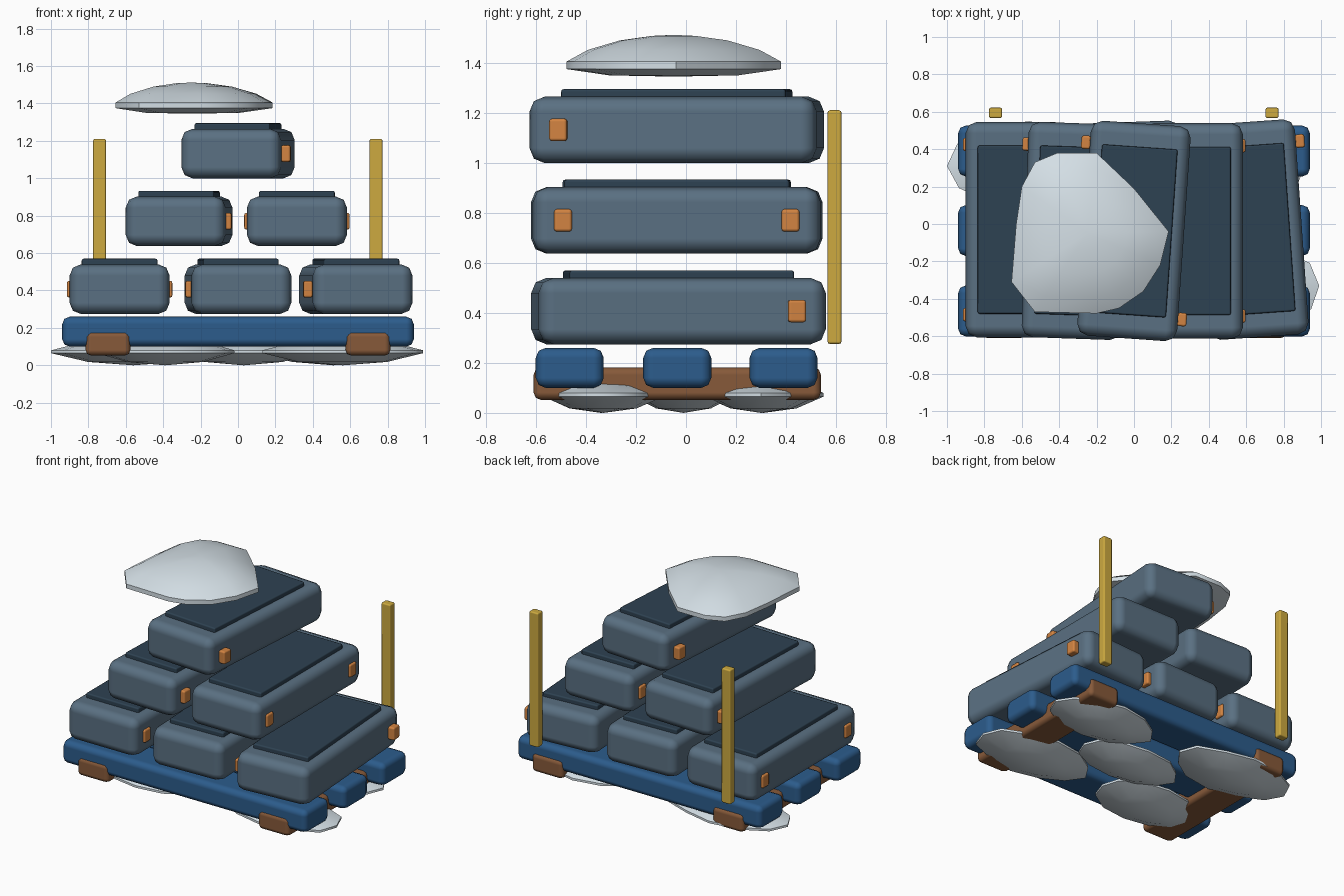
import bpy, bmesh, math, random
from mathutils import Matrix

if "Cube" in bpy.data.objects:
    bpy.data.objects.remove(bpy.data.objects["Cube"], do_unlink=True)


def material(name, rgb):
    m = bpy.data.materials.new(name)
    m.use_nodes = True
    colour = (*rgb, 1)
    m.diffuse_color = colour
    shader = next(n for n in m.node_tree.nodes if n.type == "BSDF_PRINCIPLED")
    shader.inputs["Base Color"].default_value = colour
    return m


SLATE = material("slate grey", (.102, .162, .223))
DARK = material("dark slate", (.027, .054, .084))
BLUE = material("deep blue", (.025, .107, .262))
BROWN = material("brown", (.242, .102, .042))
ORANGE = material("orange", (.65, .231, .054))
YELLOW = material("mustard", (.61, .40, .051))
SNOW = material("snow white", (.66, .74, .79))


def add_object(name, bm, mat):
    mesh = bpy.data.meshes.new(name)
    bm.to_mesh(mesh)
    bm.free()
    mesh.materials.append(mat)
    mesh.shade_smooth()
    ob = bpy.data.objects.new(name, mesh)
    bpy.context.collection.objects.link(ob)
    return ob


def rounded_box(name, centre, size, mat, bevel, turn=0, segments=2):
    bm = bmesh.new()
    bmesh.ops.create_cube(bm, size=1, matrix=Matrix.Diagonal((*size, 1)))
    ob = add_object(name, bm, mat)
    ob.location = centre
    ob.rotation_euler.z = turn
    mod = ob.modifiers.new("rounding", "BEVEL")
    mod.width = bevel
    mod.segments = segments
    mod.harden_normals = True
    return ob


def mound(name, centre, outline, profile):
    """Lens-shaped heap: the outline repeated at each (scale, z) of the profile."""
    bm = bmesh.new()
    cx, cy = centre
    rings = [[bm.verts.new((cx + x * s, cy + y * s, z)) for x, y in outline]
             for s, z in profile[1:-1]]
    n = len(outline)
    for low, high in zip(rings, rings[1:]):
        for i in range(n):
            j = (i + 1) % n
            bm.faces.new((low[i], low[j], high[j], high[i]))
    for ring, z in ((rings[0], profile[0][1]), (rings[-1], profile[-1][1])):
        tip = bm.verts.new((cx, cy, z))
        for i in range(n):
            bm.faces.new((ring[i], ring[(i + 1) % n], tip))
    bmesh.ops.recalc_face_normals(bm, faces=bm.faces)
    ob = add_object(name, bm, SNOW)
    ob.data.set_sharp_from_angle(angle=math.radians(50))
    return ob


# Pallet: three slats on two runners
for i, y in enumerate((-.465, -.035, .39)):
    rounded_box(f"pallet_slat_{i + 1}", (0, y, .18), (1.88, .272, .16), BLUE, .04)
for side, x in (("right", -.695), ("left", .695)):
    rounded_box(f"pallet_runner_{side}", (x, -.035, .117), (.24, 1.15, .13), BROWN, .03)

# Upright posts behind the stack
for side, x in (("right", -.74), ("left", .738)):
    rounded_box(f"post_{side}", (x, .594, .743), (.07, .056, .935), YELLOW, .01)


def crate(label, x, y, z, degrees):
    turn = math.radians(degrees)
    rounded_box(f"crate_{label}", (x, y, z), (.535, 1.152, .265), SLATE, .06, turn)
    rounded_box(f"crate_lid_{label}", (x, y, z + .138), (.405, .9, .05), DARK, .01, turn)
    # Clips near each end of both long sides
    for sx in (-1, 1):
        for sy in (-1, 1):
            place = (x + sx * .257, y + sy * .455 + sx * .27 * math.sin(turn), z)
            rounded_box(f"clip_{label}_{sx}_{sy}", place, (.05, .072, .09),
                        ORANGE, .012, turn)


# Stack of crates, three then two then one
ROWS = [(.407, -.03, [(-.633, 0), (0, 2), (.63, 4)]),
        (.77, -.037, [(-.315, -2), (.315, 0)]),
        (1.132, -.037, [(0, -4)])]
for r, (z, y, crates) in enumerate(ROWS):
    for c, (x, degrees) in enumerate(crates):
        crate(f"row{r + 1}_{c + 1}", x, y, z, degrees)

# Snow cap floating over the stack
CAP = [(-.63, 0), (-.655, -.31), (-.53, -.47), (-.2, -.478), (-.08, -.45), (.05, -.36),
       (.14, -.22), (.185, -.04), (0, .19), (-.2, .38), (-.41, .38), (-.53, .33), (-.6, .2)]
mound("snow_cap", (-.25, -.05), [(x + .25, y + .05) for x, y in CAP],
      [(0, 1.345), (.6, 1.35), (1, 1.375), (1, 1.405), (.8, 1.452), (.5, 1.49),
       (.2, 1.508), (0, 1.512)])

# Snow patches beneath the pallet
random.seed(4)
PATCHES = [(.51, .3, .4, .22), (.56, -.33, .43, .24), (.03, -.01, .38, .2),
           (-.56, .31, .44, .24), (-.39, -.34, .37, .23)]
for i, (x, y, rx, ry) in enumerate(PATCHES):
    outline = []
    for k in range(12):
        a = k * math.tau / 12
        r = 1 if k % 3 == 0 else random.uniform(.92, 1.05)
        outline.append((rx * r * math.cos(a), ry * r * math.sin(a)))
    mound(f"snow_patch_{i + 1}", (x, y), outline,
          [(0, 0), (.55, .018), (1, .065), (1, .08), (.75, .108), (.4, .124), (0, .13)])
